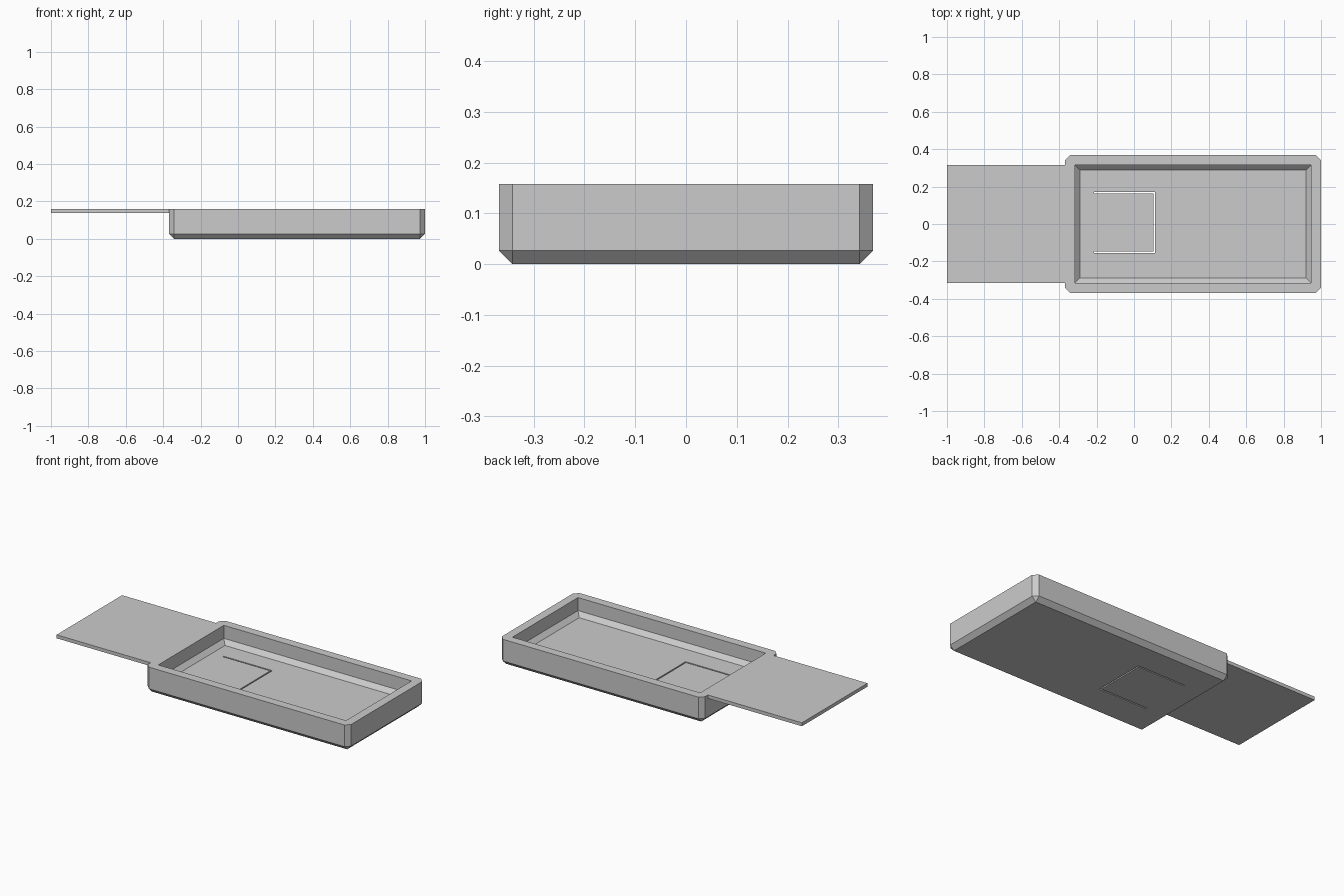
import bpy
import bmesh
from mathutils import Vector

if "Cube" in bpy.data.objects:
    bpy.data.objects.remove(bpy.data.objects["Cube"])

grey = bpy.data.materials.new("light_grey")
grey.diffuse_color = (0.6, 0.6, 0.6, 1)
grey.use_nodes = True
grey.node_tree.nodes["Principled BSDF"].inputs["Base Color"].default_value = grey.diffuse_color

TOP = 0.158      # rim height
FLOOR = 0.0525   # floor and wall thickness
FLAP = 0.021     # flap thickness
CHAMFER = 0.0263


def finish(name, bm):
    bmesh.ops.recalc_face_normals(bm, faces=bm.faces[:])
    mesh = bpy.data.meshes.new(name)
    bm.to_mesh(mesh)
    bm.free()
    mesh.materials.append(grey)
    obj = bpy.data.objects.new(name, mesh)
    bpy.context.collection.objects.link(obj)
    return obj


def box(name, lo, hi, bottom=False, upright=False):
    """Box between two corners, with chamfered bottom and/or upright edges."""
    lo, hi = Vector(lo), Vector(hi)
    bm = bmesh.new()
    bmesh.ops.create_cube(bm, size=1)
    for v in bm.verts:
        v.co = (lo + hi) / 2 + v.co * (hi - lo)
    edges = []
    for e in bm.edges:
        a, b = (v.co.z for v in e.verts)
        if (upright and abs(a - b) > 1e-5) or (bottom and max(a, b) < lo.z + 1e-5):
            edges.append(e)
    if edges:
        bmesh.ops.bevel(bm, geom=edges, offset=CHAMFER, offset_type='OFFSET',
                        segments=1, affect='EDGES')
    return finish(name, bm)


def u_cutter(name, x0, x1, y0, y1, w, z0, z1):
    """Extruded U outline, open towards -x."""
    outline = [(x0, y0), (x1, y0), (x1, y1), (x0, y1),
               (x0, y1 - w), (x1 - w, y1 - w), (x1 - w, y0 + w), (x0, y0 + w)]
    bm = bmesh.new()
    face = bm.faces.new([bm.verts.new((x, y, z0)) for x, y in outline])
    ext = bmesh.ops.extrude_face_region(bm, geom=[face])
    for v in ext["geom"]:
        if isinstance(v, bmesh.types.BMVert):
            v.co.z = z1
    return finish(name, bm)


def combine(target, other, operation):
    other.hide_render = True
    mod = target.modifiers.new(operation.lower(), 'BOOLEAN')
    mod.operation = operation
    mod.solver = 'EXACT'
    mod.object = other
    bpy.context.view_layer.objects.active = target
    bpy.ops.object.modifier_apply(modifier=mod.name)
    bpy.data.objects.remove(other)


# Outer shell of the tray
tray = box("tray", (-0.368, -0.368, 0), (1, 0.368, TOP), bottom=True, upright=True)

# Thin flap flush with the rim
flap = box("flap", (-1, -0.315, TOP - FLAP), (-0.345, 0.315, TOP))
combine(tray, flap, 'UNION')

# Pocket with sloped lower edges
pocket = box("pocket_cutter", (-0.316, -0.315, FLOOR), (0.947, 0.315, 0.3), bottom=True)
combine(tray, pocket, 'DIFFERENCE')

# U-shaped slot through the floor
slot = u_cutter("slot_cutter", -0.215, 0.112, -0.156, 0.17, 0.008, -0.05, 0.12)
combine(tray, slot, 'DIFFERENCE')
